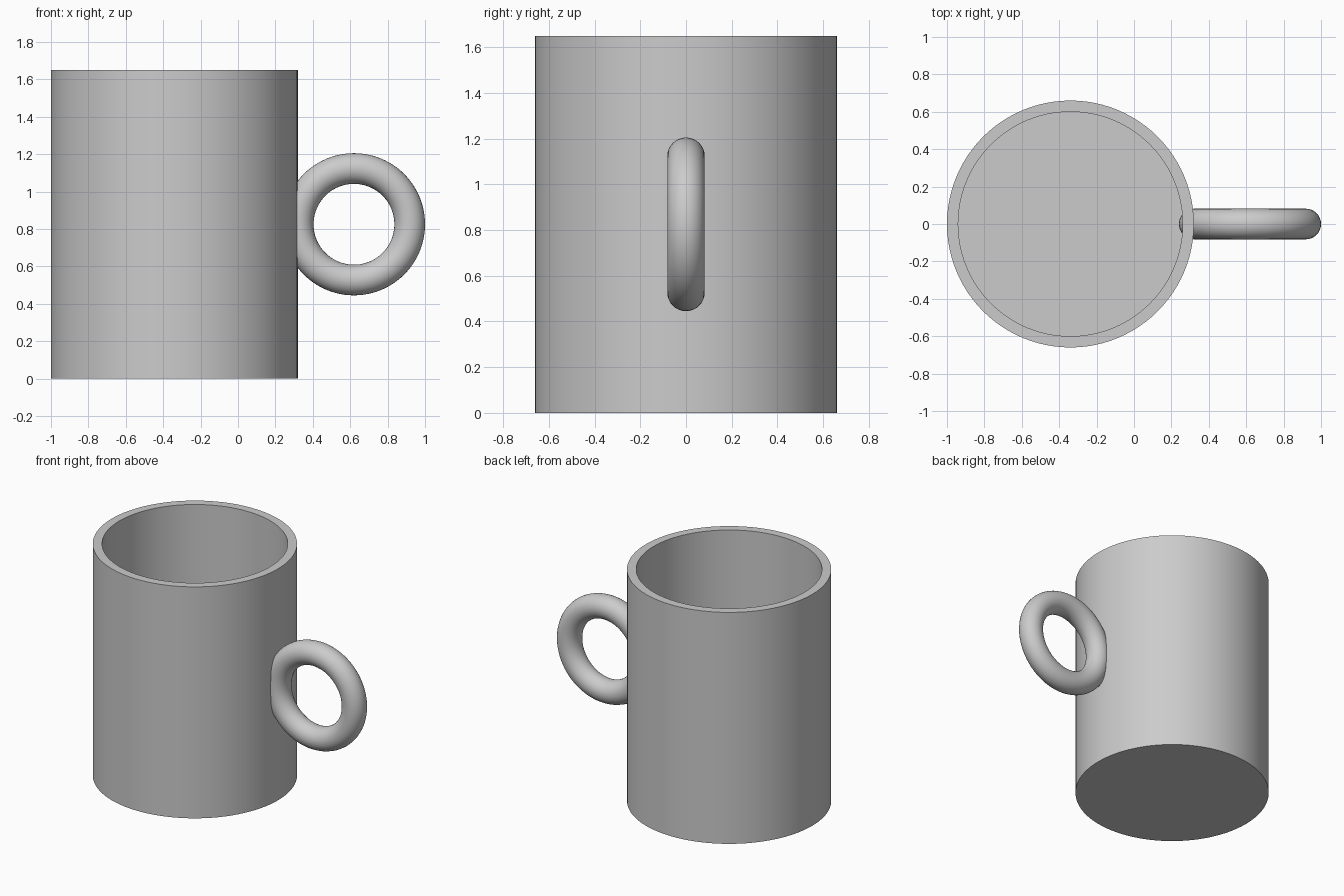
import bpy
import bmesh
import math

cube = bpy.data.objects.get("Cube")
if cube:
    bpy.data.objects.remove(cube, do_unlink=True)

# Mug dimensions
CENTRE_X, RADIUS, HEIGHT, WALL = -0.34, 0.66, 1.65, 0.06

grey = bpy.data.materials.new("light_grey")
grey.use_nodes = True
colour = (0.6, 0.6, 0.6, 1)
grey.diffuse_color = colour
grey.node_tree.nodes["Principled BSDF"].inputs["Base Color"].default_value = colour


def finish(obj, name):
    obj.name = name
    obj.data.materials.clear()
    obj.data.materials.append(grey)
    bpy.ops.object.select_all(action="DESELECT")
    obj.select_set(True)
    bpy.context.view_layer.objects.active = obj
    bpy.ops.object.shade_smooth_by_angle(angle=math.radians(35))


# Mug body: solid cylinder with the top inset and pushed down to the floor
bm = bmesh.new()
bmesh.ops.create_cone(bm, cap_ends=True, segments=96, radius1=RADIUS,
                      radius2=RADIUS, depth=HEIGHT)
bmesh.ops.translate(bm, verts=bm.verts, vec=(0, 0, HEIGHT / 2))
top = max(bm.faces, key=lambda f: f.calc_center_median().z)
bmesh.ops.inset_region(bm, faces=[top], thickness=WALL, use_even_offset=True)
cavity = bmesh.ops.extrude_discrete_faces(bm, faces=[top])["faces"][0]
bmesh.ops.translate(bm, verts=cavity.verts, vec=(0, 0, WALL - HEIGHT))
bmesh.ops.recalc_face_normals(bm, faces=bm.faces)
mesh = bpy.data.meshes.new("mug_body")
bm.to_mesh(mesh)
bm.free()
body = bpy.data.objects.new("mug_body", mesh)
body.location.x = CENTRE_X
bpy.context.collection.objects.link(body)
finish(body, "mug_body")

# Ring handle, sunk into the wall at mid height
bpy.ops.mesh.primitive_torus_add(
    major_radius=0.298, minor_radius=0.082, major_segments=96,
    minor_segments=32, location=(0.62, 0, HEIGHT / 2),
    rotation=(math.pi / 2, 0, 0))
finish(bpy.context.object, "ring_handle")
